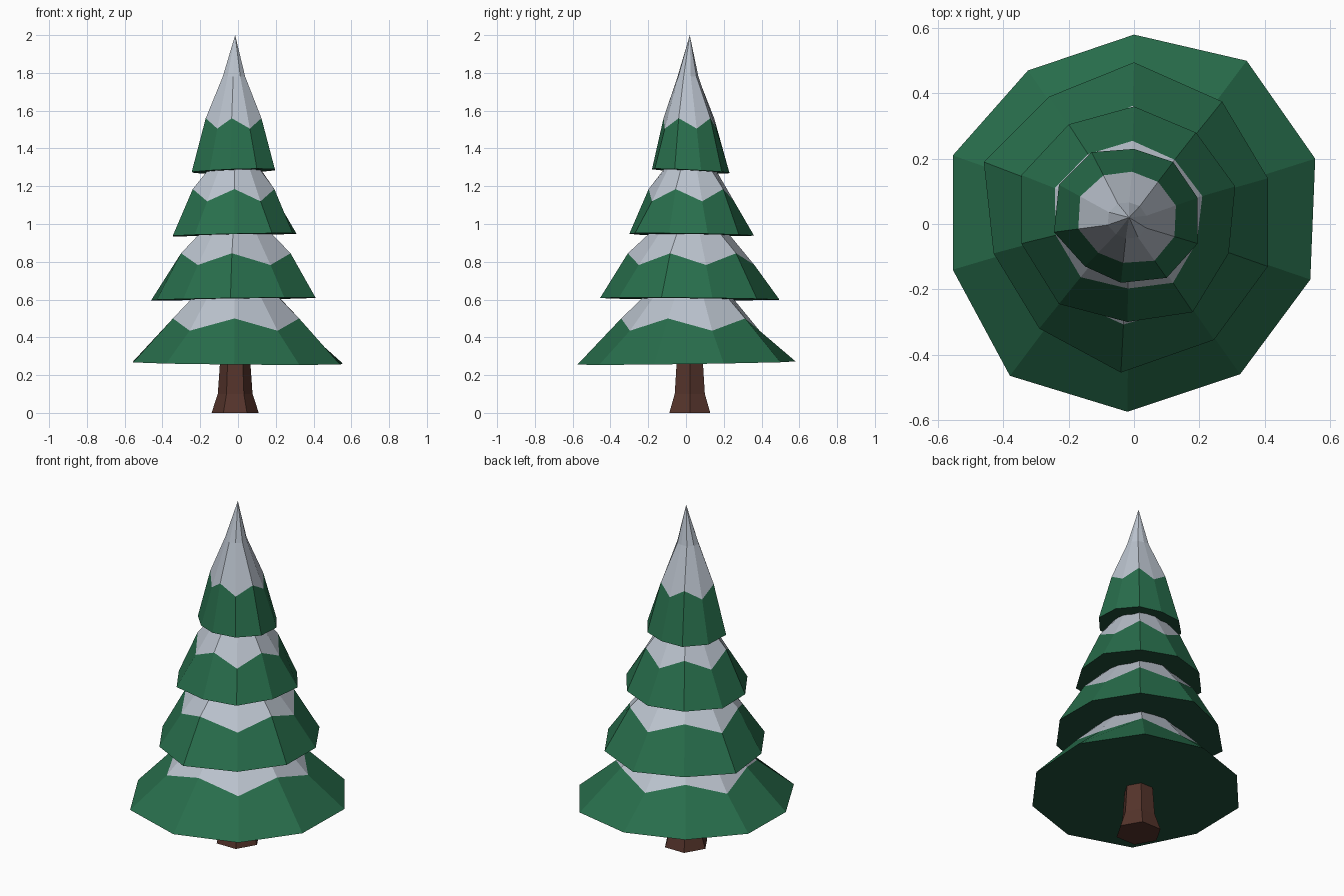
import bpy, bmesh, math

cube = bpy.data.objects.get("Cube")
if cube:
    bpy.data.objects.remove(cube)

AXIS = (-0.015, 0.02)  # the trunk line runs slightly off centre


def make_material(name, color):
    mat = bpy.data.materials.new(name)
    mat.use_nodes = True
    mat.diffuse_color = (*color, 1)
    mat.node_tree.nodes["Principled BSDF"].inputs["Base Color"].default_value = (*color, 1)
    return mat


GREEN = make_material("needle green", (0.021, 0.156, 0.072))
SNOW = make_material("snow white", (0.5, 0.55, 0.62))
SHADE = make_material("underside dark green", (0.015, 0.078, 0.042))
BROWN = make_material("bark brown", (0.09, 0.034, 0.024))


def loft(name, rings, materials, slots, tip=None):
    """Skin a stack of rings; slots lists the material of the base, each band and the top."""
    bm = bmesh.new()
    loops = [[bm.verts.new(p) for p in ring] for ring in rings]
    count = len(loops[0])
    bm.faces.new(loops[0][::-1]).material_index = slots[0]
    for low, high, slot in zip(loops, loops[1:], slots[1:]):
        for i in range(count):
            j = (i + 1) % count
            bm.faces.new((low[i], low[j], high[j], high[i])).material_index = slot
    if tip:
        apex = bm.verts.new(tip)
        for i in range(count):
            face = bm.faces.new((loops[-1][i], loops[-1][(i + 1) % count], apex))
            face.material_index = slots[-1]
    else:
        bm.faces.new(loops[-1]).material_index = slots[-1]
    bmesh.ops.recalc_face_normals(bm, faces=bm.faces)
    mesh = bpy.data.meshes.new(name)
    bm.to_mesh(mesh)
    bm.free()
    for mat in materials:
        mesh.materials.append(mat)
    obj = bpy.data.objects.new(name, mesh)
    bpy.context.scene.collection.objects.link(obj)


def tier(name, outline, base, tilt, peak, dip, upper, centre=AXIS, tip=None):
    """Ten-sided skirt of branches with a zigzag snow cap."""
    def shrink(point, ratio, z):
        return tuple(c + (p - c) * ratio for c, p in zip(centre, point)) + (z,)

    skirt = [(x, y, base + tilt[0] * x + tilt[1] * y) for x, y in outline]
    # snow edge: low and high on alternate corners
    zigzag = [shrink(p, *(peak if i % 2 else dip)) for i, p in enumerate(outline)]
    cap = [shrink(p, *upper) for p in outline]
    # dark underside, green skirt, snow cap and top
    loft(name, [skirt, zigzag, cap], [GREEN, SNOW, SHADE], (2, 0, 1, 1), tip)


# Trunk: flared hexagonal column
trunk_rings = []
for radius, z in ((0.125, 0), (0.092, 0.1), (0.08, 0.27), (0.08, 0.4)):
    trunk_rings.append([(AXIS[0] + radius * math.cos(k * math.pi / 3),
                         AXIS[1] + radius * math.sin(k * math.pi / 3), z) for k in range(6)])
loft("trunk", trunk_rings, [BROWN], (0,) * 5)

# Branch tiers: hand-cut outlines running round from the back
tier("bottom_tier",
     [(0, .58), (-.325, .47), (-.555, .21), (-.555, -.14), (-.38, -.465),
      (-.02, -.575), (.325, -.46), (.54, -.17), (.555, .2), (.345, .5)],
     0.264, (-0.01, 0.015), (0.61, 0.5), (0.66, 0.435), (0.33, 0.66))
tier("lower_middle_tier",
     [(0, .495), (-.26, .39), (-.46, .19), (-.43, -.09), (-.29, -.32),
      (-.04, -.455), (.245, -.355), (.41, -.13), (.41, .14), (.27, .375)],
     0.604, (0.014, -0.01), (0.69, 0.845), (0.72, 0.783), (0.36, 0.99))
tier("upper_middle_tier",
     [(0, .36), (-.2, .305), (-.345, .15), (-.345, -.06), (-.23, -.245),
      (-.02, -.3), (.18, -.27), (.29, -.09), (.31, .115), (.19, .28)],
     0.944, (0.02, -0.015), (0.68, 1.185), (0.69, 1.12), (0.33, 1.33))
tier("top_tier",
     [(0, .23), (-.13, .22), (-.23, .12), (-.245, -.025), (-.15, -.13),
      (-.04, -.18), (.1, -.165), (.195, -.06), (.195, .08), (.12, .19)],
     1.282, (0.03, -0.05), (0.67, 1.56), (0.69, 1.505), (0.27, 1.78),
     (-0.02, 0.005), (*AXIS, 2))
